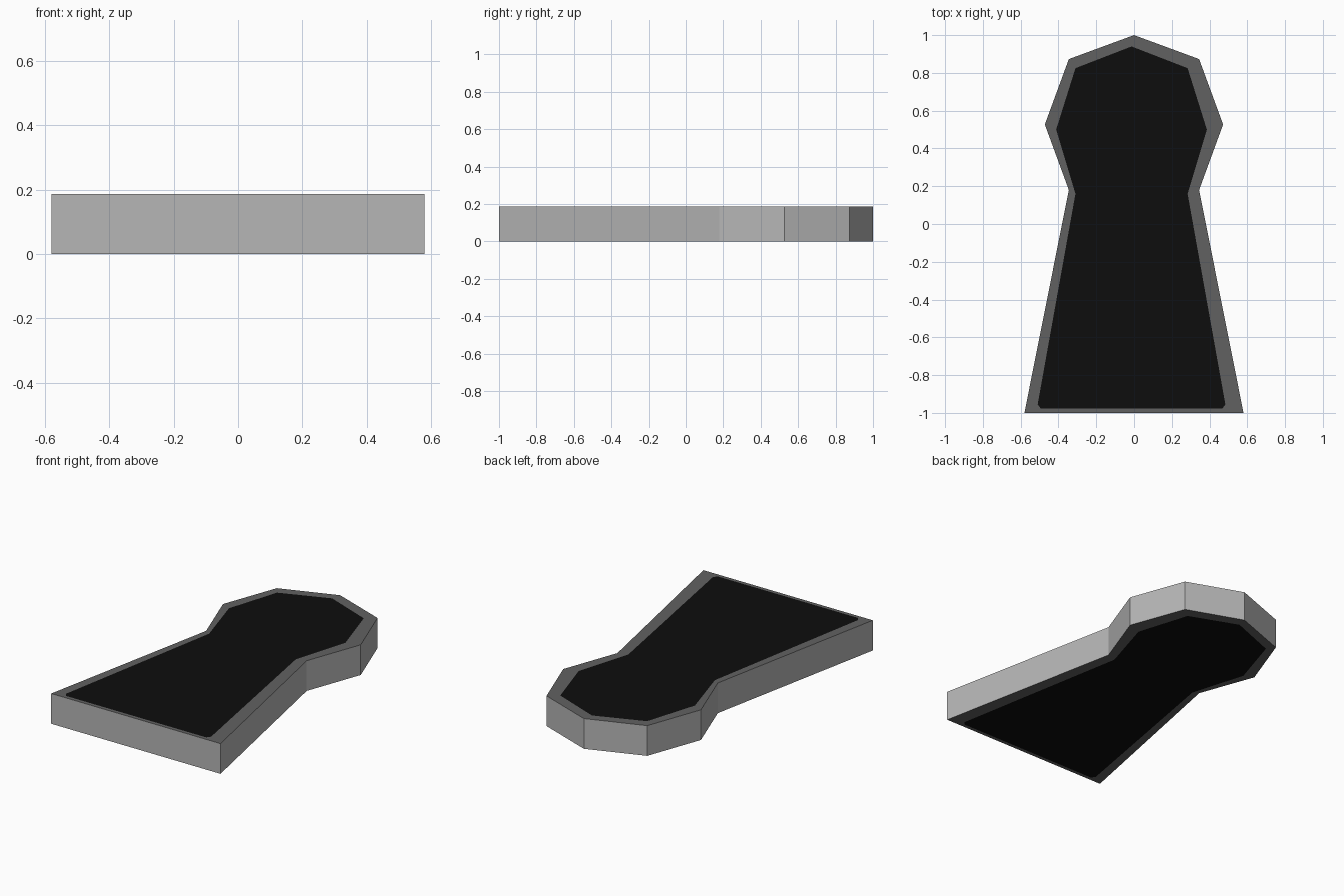
import bpy, bmesh

if "Cube" in bpy.data.objects:
    bpy.data.objects.remove(bpy.data.objects["Cube"])

HEIGHT = 0.187


def material(name, v):
    m = bpy.data.materials.new(name)
    m.diffuse_color = (v, v, v, 1)
    m.use_nodes = True
    m.node_tree.nodes["Principled BSDF"].inputs["Base Color"].default_value = m.diffuse_color
    return m


def mirrored(half, shift=0.0):
    """Close a right-hand half profile (starting on the axis) into a full loop."""
    right = half[::-1]                       # base corner up to the tip
    left = [(-x, y) for x, y in half[1:]]    # back down the other side
    return [(x + shift, y) for x, y in right + left]


# keyhole outline: octagonal head on a flared skirt, plus the dark opening
outer = mirrored([(0, 1), (0.345, 0.873), (0.472, 0.527), (0.345, 0.18), (0.58, -1)])
inner = mirrored([(0, 0.94), (0.297, 0.825), (0.399, 0.5), (0.297, 0.16),
                  (0.497, -0.955), (0.48, -0.978)], -0.013)

bm = bmesh.new()


def loop(points, z):
    return [bm.verts.new((x, y, z)) for x, y in points]


def face(verts, mat):
    bm.faces.new(verts).material_index = mat


# top and bottom caps: border frame around a flush black opening
rims = []
for z in (0, HEIGHT):
    rim, hole = loop(outer, z), loop(inner, z)
    core = hole[1:-1]                        # one inner point per outer point
    for i in range(len(rim) - 1):
        face([rim[i], rim[i + 1], core[i + 1], core[i]], 1)
    face([rim[-1], rim[0], hole[0], hole[-1]], 1)
    face([rim[0], core[0], hole[0]], 1)
    face([rim[-1], hole[-1], core[-1]], 1)
    face(hole, 2)
    rims.append(rim)

# side walls
low, high = rims
for i in range(len(low)):
    j = (i + 1) % len(low)
    face([low[i], low[j], high[j], high[i]], 0)

bmesh.ops.recalc_face_normals(bm, faces=bm.faces[:])
mesh = bpy.data.meshes.new("keyhole_plate")
bm.to_mesh(mesh)
bm.free()
for name, value in (("side grey", 0.47), ("border dark grey", 0.12), ("opening black", 0.004)):
    mesh.materials.append(material(name, value))
plate = bpy.data.objects.new("keyhole_plate", mesh)
bpy.context.collection.objects.link(plate)
